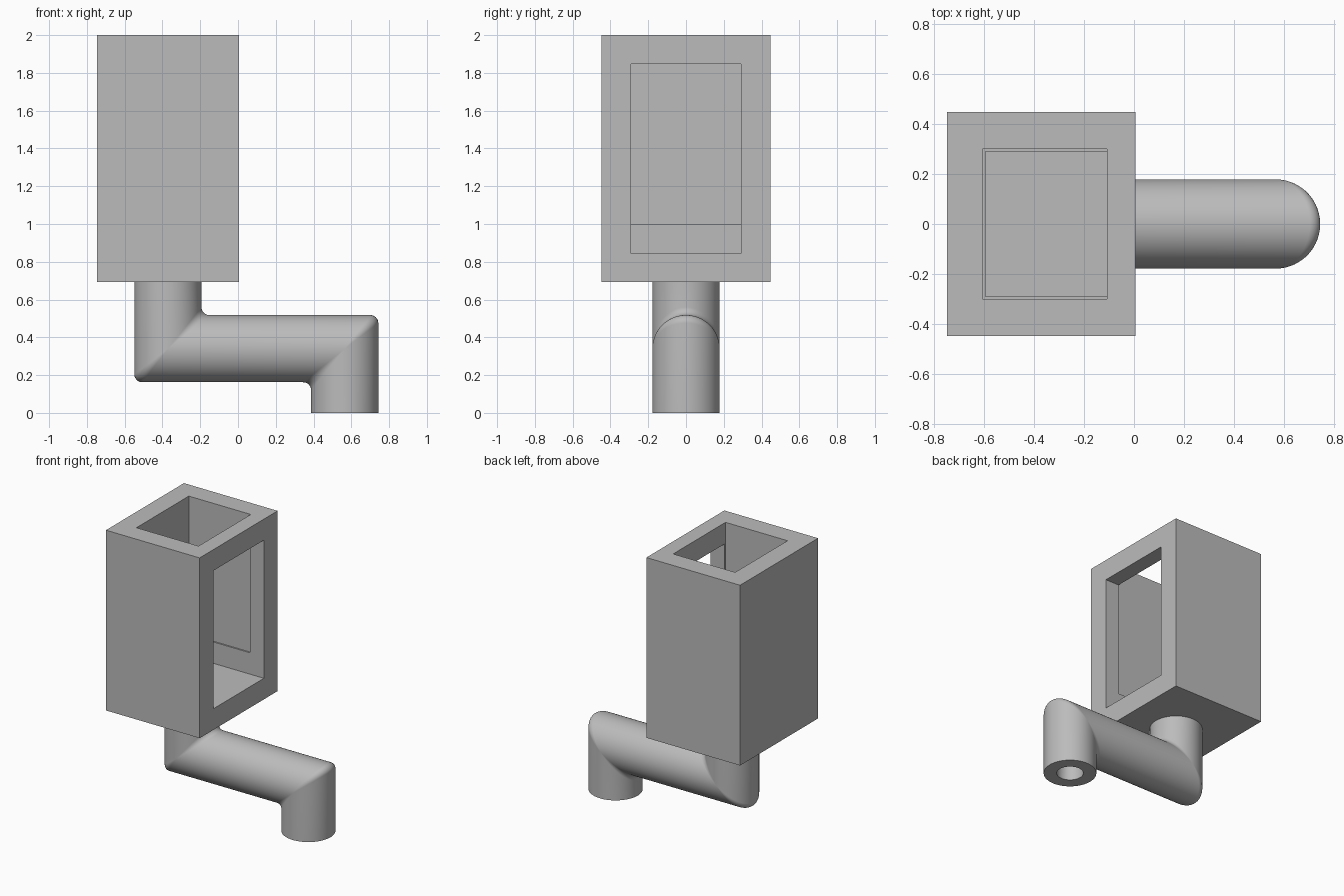
import bpy
import bmesh
from math import cos, sin, pi
from mathutils import Vector

old = bpy.data.objects.get("Cube")
if old:
    bpy.data.objects.remove(old, do_unlink=True)

GREY = (0.5, 0.5, 0.5, 1)
grey = bpy.data.materials.new("plain grey")
grey.use_nodes = True
grey.diffuse_color = GREY
grey.node_tree.nodes["Principled BSDF"].inputs["Base Color"].default_value = GREY


def make_object(name, bm):
    bmesh.ops.recalc_face_normals(bm, faces=bm.faces)
    mesh = bpy.data.meshes.new(name)
    bm.to_mesh(mesh)
    bm.free()
    mesh.materials.append(grey)
    obj = bpy.data.objects.new(name, mesh)
    bpy.context.collection.objects.link(obj)
    return obj


def box(name, low, high):
    low, high = Vector(low), Vector(high)
    bm = bmesh.new()
    bmesh.ops.create_cube(bm, size=1)
    for v in bm.verts:
        v.co = (low + high) / 2 + v.co * (high - low)
    return make_object(name, bm)


# Box housing with an open top and a side window
housing = box("housing", (-0.747, -0.447, 0.692), (0.005, 0.447, 2))
cutters = [
    box("cavity_cutter", (-0.605, -0.3, 1), (-0.107, 0.3, 2.2)),
    box("window_cutter", (-0.592, -0.29, 0.845), (0.2, 0.29, 1.847)),
]
for cutter in cutters:
    mod = housing.modifiers.new(cutter.name, "BOOLEAN")
    mod.operation = "DIFFERENCE"
    mod.solver = "EXACT"
    mod.object = cutter
    cutter.hide_render = True
    cutter.hide_set(True)

# Hollow pipe with two mitred elbows, their creases rounded by a small fillet
SIDES, STEPS = 64, 8
UPPER = Vector((-0.371, 0, 0.34))
LOWER = Vector((0.565, 0, 0.34))


def pipe_line(angle, radius, fillet):
    """One lengthwise line of the pipe wall, from the top end to the bottom."""
    w, y = cos(angle), sin(angle)
    upright, level = Vector((-w, y, 0)), Vector((0, y, -w))
    points = [Vector((UPPER.x - w * radius, y * radius, 0.7))]
    for corner, start, end, side in ((UPPER, upright, level, 1),
                                     (LOWER, level, upright, -1)):
        r = fillet * side * (1 if w > 0 else -1)
        centre = corner + (radius - r) * Vector((-w, y, -w))
        for i in range(STEPS + 1):
            points.append(centre + r * start.lerp(end, i / STEPS).normalized())
    points.append(Vector((LOWER.x - w * radius, y * radius, 0)))
    return points


bm = bmesh.new()
lines = []
for k in range(SIDES):
    angle = 2 * pi * (k + 0.5) / SIDES
    outer = pipe_line(angle, 0.178, 0.042)
    bore = pipe_line(angle, 0.09, 0)
    lines.append([bm.verts.new(p) for p in outer + bore[::-1]])
for k, line in enumerate(lines):
    following = lines[(k + 1) % SIDES]
    for i in range(len(line)):
        j = (i + 1) % len(line)
        bm.faces.new((line[i], line[j], following[j], following[i]))
bmesh.ops.remove_doubles(bm, verts=bm.verts, dist=0.00005)
pipe = make_object("elbow_pipe", bm)

bpy.ops.object.select_all(action="DESELECT")
pipe.select_set(True)
bpy.context.view_layer.objects.active = pipe
bpy.ops.object.shade_smooth_by_angle(angle=pi / 6)
